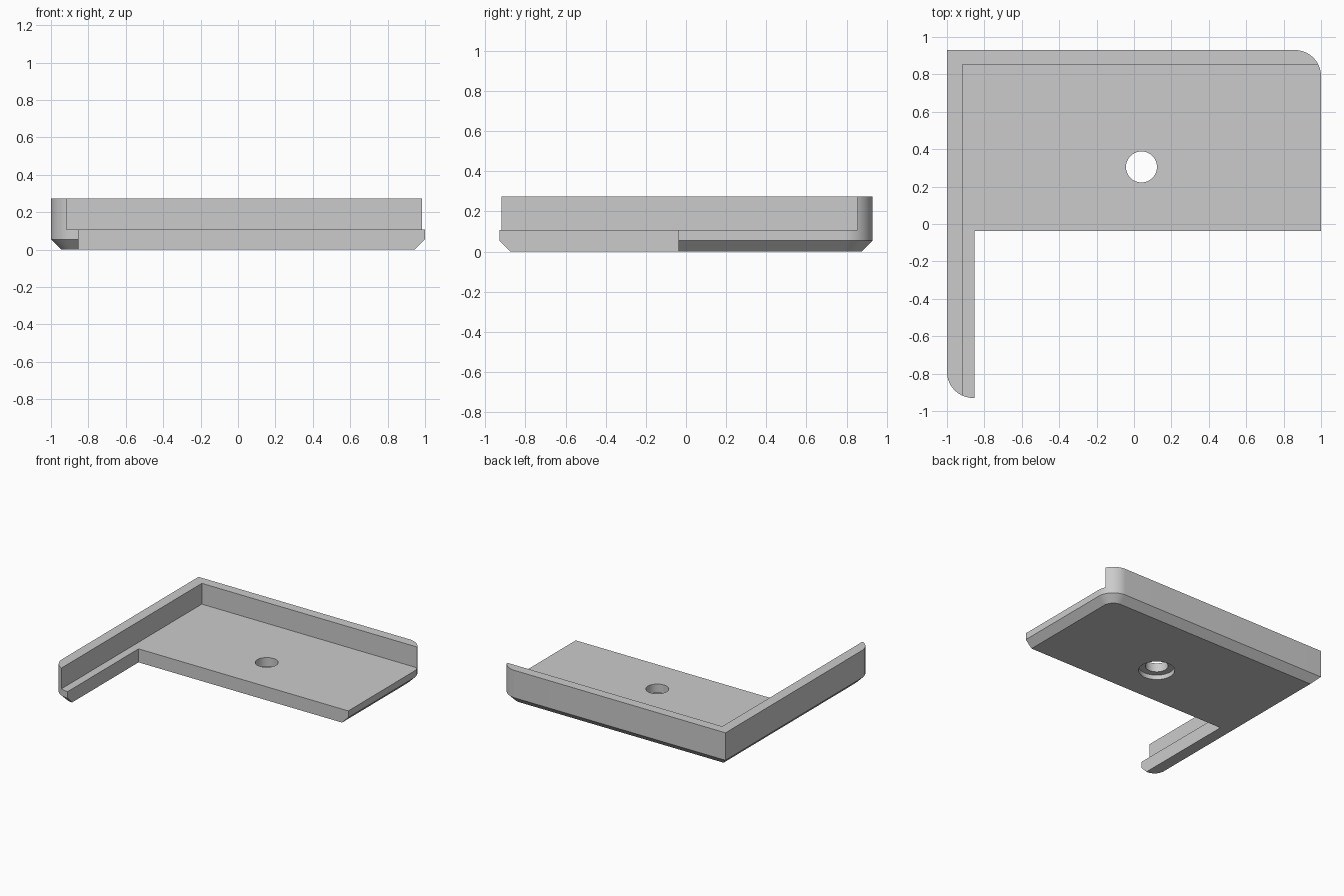
import bpy
import bmesh
import math
from mathutils import Matrix

cube = bpy.data.objects.get("Cube")
if cube:
    bpy.data.objects.remove(cube, do_unlink=True)

# Main sizes
HALF_X, HALF_Y, HEIGHT = 1.0, 0.93, 0.274
FLOOR, CHAMFER, RADIUS = 0.108, 0.055, 0.14
WALL_X, WALL_Y = -0.917, 0.853      # inner faces of the two walls
ARM_X, FRONT_Y = -0.853, -0.037     # inner edges of the L shape
HOLE = (0.04, 0.305)

grey = bpy.data.materials.new("light_grey")
grey.use_nodes = True
grey.diffuse_color = (0.6, 0.6, 0.6, 1)
grey.node_tree.nodes["Principled BSDF"].inputs["Base Color"].default_value = (0.6, 0.6, 0.6, 1)


def arc(cx, cy, r, start, end, steps=16):
    angles = [math.radians(start + (end - start) * i / steps) for i in range(steps + 1)]
    return [(cx + r * math.cos(a), cy + r * math.sin(a)) for a in angles]


def outline(inset):
    """L-shaped outline, with only its outer edges moved inward."""
    x, y, r = HALF_X - inset, HALF_Y - inset, RADIUS - inset
    cx, cy = HALF_X - RADIUS, HALF_Y - RADIUS
    return ([(-x, y)] + arc(cx, cy, r, 90, 0)
            + [(x, FRONT_Y), (ARM_X, FRONT_Y), (ARM_X, -y)]
            + arc(-cx, -cy, r, -90, -180))


def finish(name, bm):
    bmesh.ops.recalc_face_normals(bm, faces=bm.faces)
    mesh = bpy.data.meshes.new(name)
    bm.to_mesh(mesh)
    bm.free()
    mesh.materials.append(grey)
    obj = bpy.data.objects.new(name, mesh)
    bpy.context.collection.objects.link(obj)
    return obj


def loft(name, sections):
    bm = bmesh.new()
    rings = [[bm.verts.new((x, y, z)) for x, y in pts] for pts, z in sections]
    for low, high in zip(rings, rings[1:]):
        for i in range(len(low)):
            j = (i + 1) % len(low)
            bm.faces.new((low[i], low[j], high[j], high[i]))
    bm.faces.new(rings[0])
    bm.faces.new(rings[-1])
    return finish(name, bm)


def cylinder(name, radius, z0, z1):
    bm = bmesh.new()
    bmesh.ops.create_cone(bm, cap_ends=True, segments=48, radius1=radius, radius2=radius,
                          depth=z1 - z0, matrix=Matrix.Translation((*HOLE, (z0 + z1) / 2)))
    return finish(name, bm)


# Full-height L-shaped block with a chamfered underside
tray = loft("corner_tray", [(outline(CHAMFER), 0), (outline(0), CHAMFER), (outline(0), HEIGHT)])

# Pocket that leaves the left and back walls, then the hole and its counterbore
pocket = [(WALL_X, -2), (2, -2), (2, WALL_Y), (WALL_X, WALL_Y)]
cutters = [loft("pocket_cutter", [(pocket, FLOOR), (pocket, 1)]),
           cylinder("hole_cutter", 0.083, -0.5, 0.5),
           cylinder("counterbore_cutter", 0.132, -0.5, 0.037)]

bpy.ops.object.select_all(action='DESELECT')
bpy.context.view_layer.objects.active = tray
tray.select_set(True)
for cutter in cutters:
    cutter.hide_render = True
    cut = tray.modifiers.new(cutter.name, 'BOOLEAN')
    cut.operation, cut.solver, cut.object = 'DIFFERENCE', 'EXACT', cutter
    bpy.ops.object.modifier_apply(modifier=cut.name)
    bpy.data.objects.remove(cutter, do_unlink=True)

bpy.ops.object.shade_smooth_by_angle(angle=math.radians(25))
